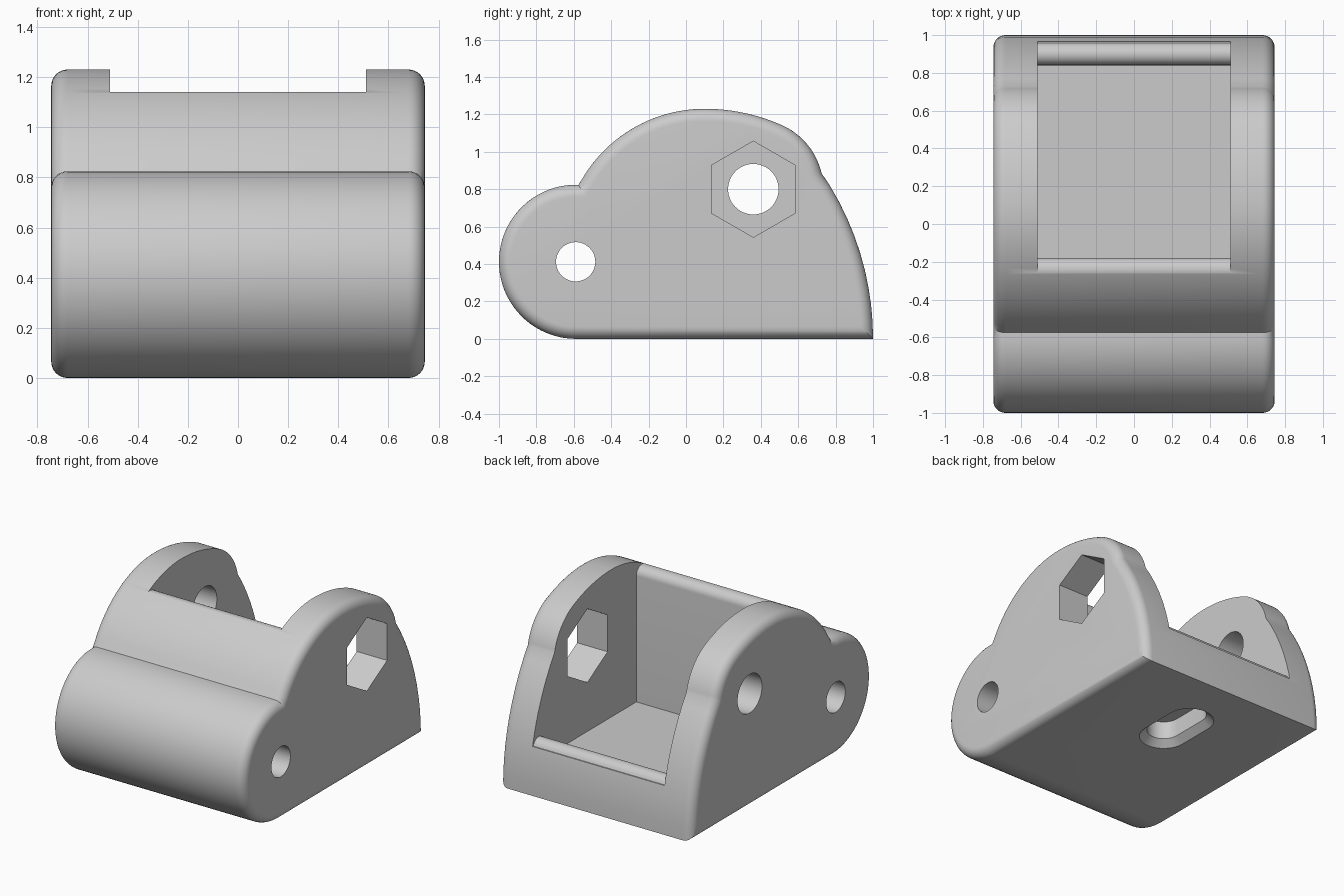
import bpy, bmesh
from math import sin, cos, radians, sqrt
from mathutils import Vector

if "Cube" in bpy.data.objects:
    bpy.data.objects.remove(bpy.data.objects["Cube"])

HALF, ROUND = 0.745, 0.065   # half width and edge rounding


def arc(cy, cz, r, a0, a1, n):
    """Points on an arc, angles in degrees."""
    return [(cy + r * cos(radians(a0 + (a1 - a0) * i / n)),
             cz + r * sin(radians(a0 + (a1 - a0) * i / n))) for i in range(n + 1)]


def loft(name, rings):
    """Closed solid skinned through equal-length rings."""
    bm = bmesh.new()
    loops = [[bm.verts.new(p) for p in ring] for ring in rings]
    n = len(loops[0])
    for a, b in zip(loops, loops[1:]):
        for i in range(n):
            j = (i + 1) % n
            bm.faces.new((a[i], a[j], b[j], b[i]))
    bm.faces.new(loops[0][::-1])
    bm.faces.new(loops[-1])
    if bm.calc_volume(signed=True) < 0:
        bmesh.ops.reverse_faces(bm, faces=bm.faces)
    mesh = bpy.data.meshes.new(name)
    bm.to_mesh(mesh)
    bm.free()
    obj = bpy.data.objects.new(name, mesh)
    bpy.context.collection.objects.link(obj)
    return obj


def prism(name, profile, x0, x1):
    return loft(name, [[(x, y, z) for y, z in profile] for x in (x0, x1)])


def inset(profile, d):
    """Mitred inward offset of a clockwise profile."""
    out = []
    for i, p in enumerate(profile):
        p = Vector(p)
        a = (p - Vector(profile[i - 1])).normalized()
        b = (Vector(profile[(i + 1) % len(profile)]) - p).normalized()
        na, nb = Vector((a.y, -a.x)), Vector((b.y, -b.x))
        m = (na + nb).normalized()
        out.append(p + m * d / max(m.dot(na), 0.5))
    return out


# Side outline: front barrel, large hump, rear boss, sloping back
outline = arc(-0.588, 0.412, 0.412, 270, 88.2, 40)
outline += arc(0.1, 0.47, 0.76, 152.6, 90, 24)[1:]
outline += arc(0.1, 0.213, 1.017, 90, 66.1, 9)[1:]
outline += arc(0.36, 0.80, 0.375, 66.1, 13, 14)[1:]
R = 1.57
outline += [(1 - R + sqrt(R * R - z * z), z) for z in [0.82 * (1 - i / 9) for i in range(10)]]

# Body with rounded side rims
steps = [radians(90 * i / 8) for i in range(9)]
left = [(HALF - ROUND + ROUND * sin(t), ROUND * (1 - cos(t))) for t in steps]
sections = [(-x, d) for x, d in reversed(left)] + left
body = loft("bracket_body", [[(x, p[0], p[1]) for p in inset(outline, d)] for x, d in sections])

# Pocket between the cheeks, with rounded front and rear lips
pocket = [(-0.18, 0.2), (0.84, 0.2)]
pocket += arc(0.90, 0.31, 0.06, 180, 15, 10)
pocket += [(1.3, 0.325), (1.3, 1.5), (-0.36, 1.5), (-0.36, 1.14)]
pocket += arc(-0.24, 1.08, 0.06, 90, 0, 8)


def slot_ring(z, r):
    """Rounded slot running front to back."""
    ends = [(0.43 + 0.13, 0), (0.43 - 0.13, 180)]
    return [(x, y, z) for cy, a in ends for y, x in arc(cy, 0, r, a - 90, a + 90, 16)]


cutters = [
    prism("pocket_cutter", pocket, -0.51, 0.51),
    prism("pivot_hole_cutter", arc(-0.59, 0.412, 0.105, 0, 360, 48)[:-1], -1, 1),
    prism("bolt_hole_cutter", arc(0.36, 0.80, 0.135, 0, 360, 48)[:-1], -1, -0.3),
    prism("hex_hole_cutter", arc(0.36, 0.80, 0.257, 90, 450, 6)[:-1], 0.3, 1),
    loft("slot_cutter", [slot_ring(-0.02, 0.18), slot_ring(0.045, 0.11), slot_ring(0.17, 0.11)]),
]
for cutter in cutters:
    mod = body.modifiers.new(cutter.name, 'BOOLEAN')
    mod.operation = 'DIFFERENCE'
    mod.solver = 'MANIFOLD'
    mod.object = cutter

# Apply the cuts and remove the cutters
bpy.context.view_layer.update()
cut = bpy.data.meshes.new_from_object(body.evaluated_get(bpy.context.evaluated_depsgraph_get()))
body.modifiers.clear()
body.data = cut
for cutter in cutters:
    bpy.data.objects.remove(cutter)

# Single grey material
grey = bpy.data.materials.new("light_grey")
grey.use_nodes = True
colour = (0.6, 0.6, 0.6, 1)
grey.diffuse_color = colour
grey.node_tree.nodes["Principled BSDF"].inputs["Base Color"].default_value = colour
body.data.materials.clear()
body.data.materials.append(grey)

# Smooth curves, sharp edges
bpy.ops.object.select_all(action='DESELECT')
body.select_set(True)
bpy.context.view_layer.objects.active = body
bpy.ops.object.shade_smooth_by_angle(angle=radians(30))
